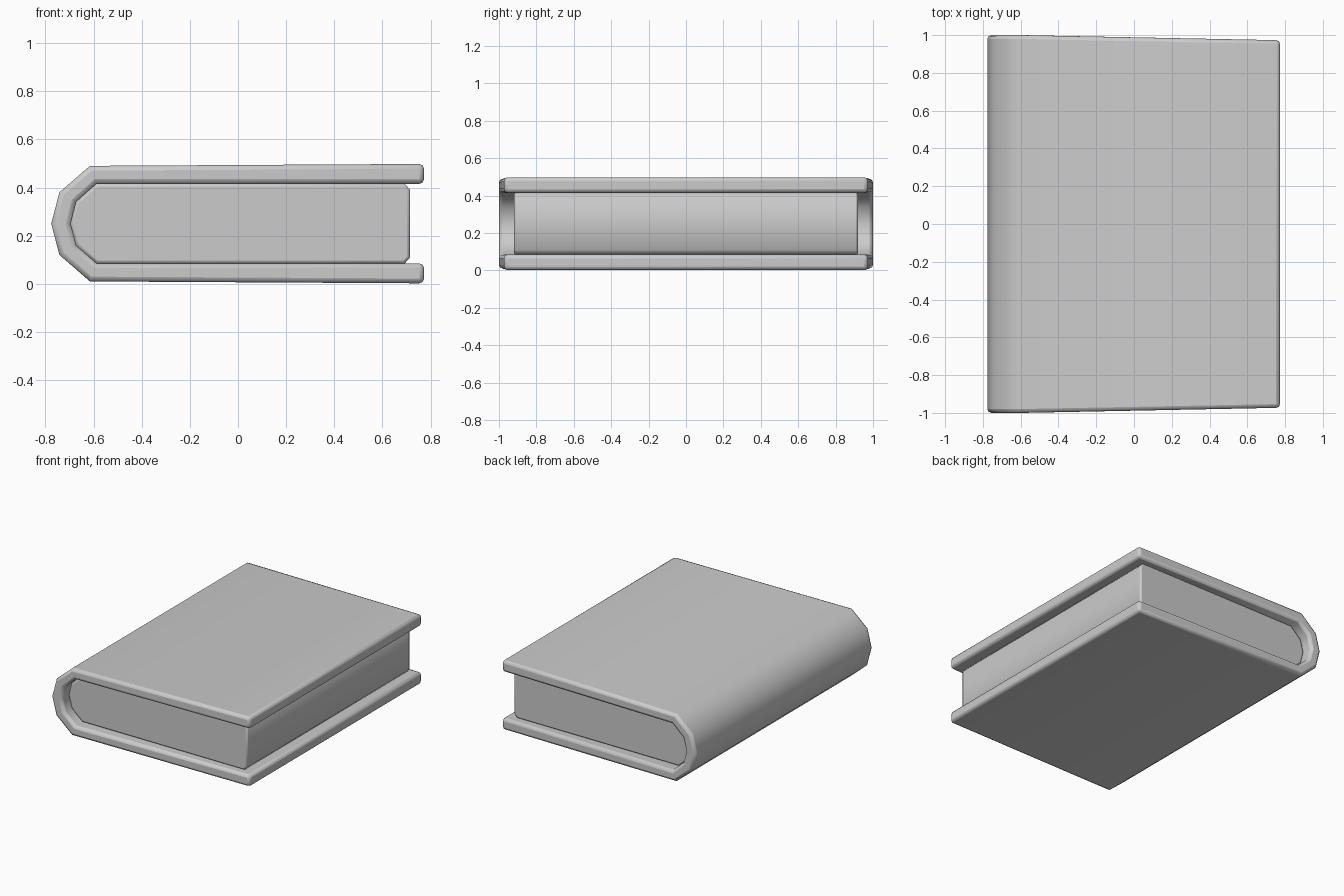
import bpy, bmesh
from math import radians

if "Cube" in bpy.data.objects:
    bpy.data.objects.remove(bpy.data.objects["Cube"])


def build(name, verts, faces, bevel, smooth):
    mesh = bpy.data.meshes.new(name)
    mesh.from_pydata(verts, [], faces)
    bm = bmesh.new()
    bm.from_mesh(mesh)
    bmesh.ops.recalc_face_normals(bm, faces=bm.faces)
    bm.to_mesh(mesh)
    bm.free()
    obj = bpy.data.objects.new(name, mesh)
    bpy.context.collection.objects.link(obj)
    mod = obj.modifiers.new("soft_edges", 'BEVEL')
    mod.width = bevel
    mod.segments = 2
    mod.limit_method = 'ANGLE'
    mod.angle_limit = radians(60)
    bpy.ops.object.select_all(action='DESELECT')
    obj.select_set(True)
    bpy.context.view_layer.objects.active = obj
    bpy.ops.object.shade_smooth_by_angle(angle=radians(smooth))
    return obj


def mirrored(upper):
    # completes an upper half profile around the mid height z = 0.25
    return upper + [(x, 0.5 - z) for x, z in reversed(upper[:-1])]


# cover: C-shaped wall between outer and inner profiles, tapering to the fore edge
outer = mirrored([(0.773, 0.498), (-0.615, 0.49), (-0.742, 0.38), (-0.776, 0.25)])
inner = mirrored([(0.773, 0.415), (-0.588, 0.415), (-0.672, 0.34), (-0.695, 0.25)])
n = len(outer)


def half_length(x):
    return 1.0 if x < -0.5 else 0.973


verts = [(x, s * half_length(x), z) for s in (-1, 1)
         for ring in (outer, inner) for x, z in ring]
o0, i0, o1, i1 = 0, n, 2 * n, 3 * n
faces = []
for k in range(n - 1):
    for a, b in ((o0, i0), (o1, i1), (o0, o1), (i0, i1)):
        faces.append((a + k, a + k + 1, b + k + 1, b + k))
for k in (0, n - 1):
    faces.append((o0 + k, i0 + k, i1 + k, o1 + k))
build("cover", verts, faces, 0.02, 50)

# page block: fills the inside of the cover, chamfered at the fore edge
page = mirrored([(0.692, 0.416), (-0.588, 0.416), (-0.673, 0.34), (-0.696, 0.25)])
page = [(0.715, 0.11), (0.715, 0.39)] + page
m = len(page)
verts = [(x, y, z) for y in (-0.92, 0.92) for x, z in page]
faces = [tuple(range(m)), tuple(range(m, 2 * m))]
faces += [(k, (k + 1) % m, m + (k + 1) % m, m + k) for k in range(m)]
build("page_block", verts, faces, 0.012, 50)
